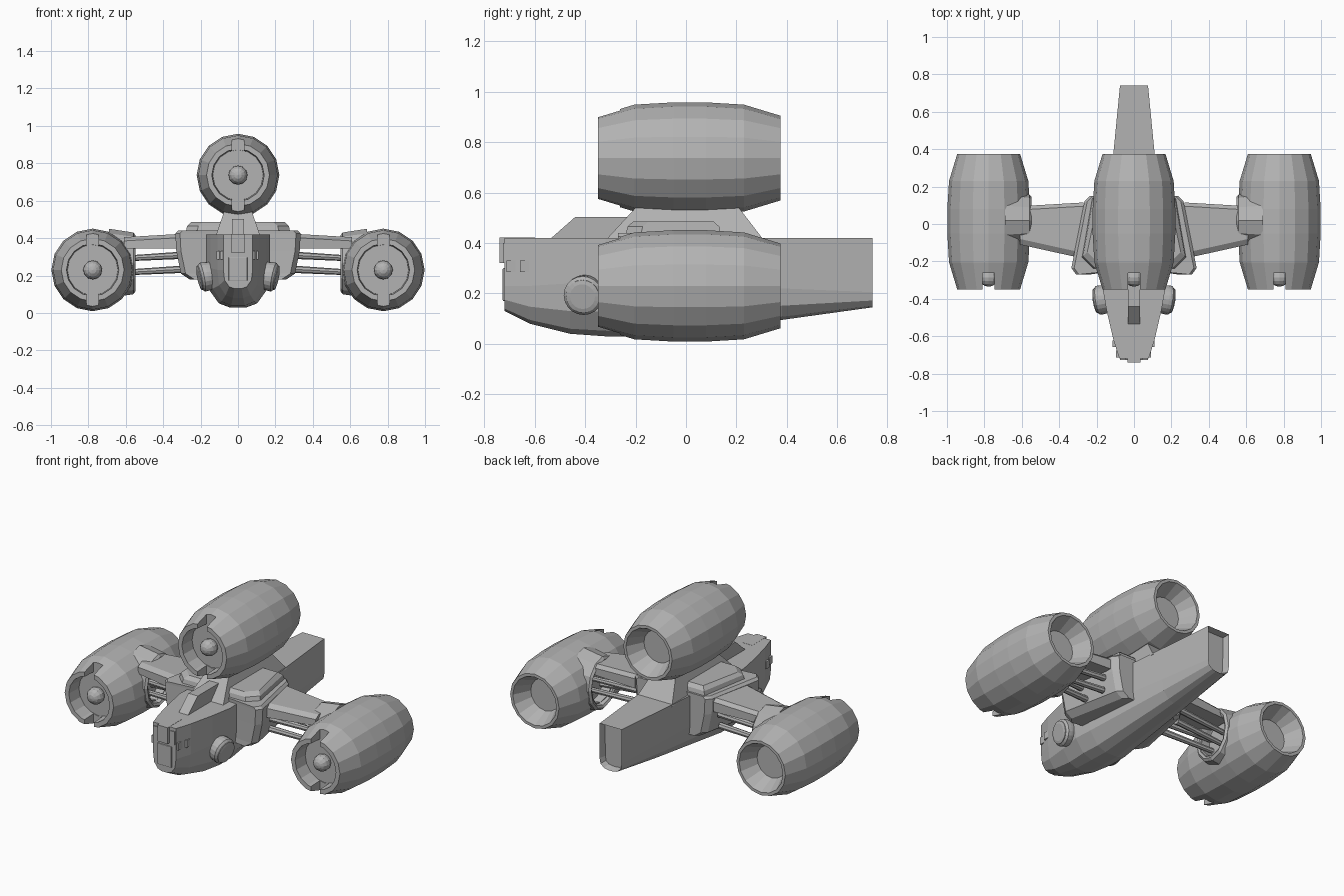
import bpy, bmesh, math
from mathutils import Vector, Matrix

if "Cube" in bpy.data.objects:
    bpy.data.objects.remove(bpy.data.objects["Cube"])

grey = bpy.data.materials.new("plain grey")
grey.use_nodes = True
grey.diffuse_color = (0.45, 0.45, 0.45, 1)
grey.node_tree.nodes["Principled BSDF"].inputs["Base Color"].default_value = grey.diffuse_color


def finish(name, bm, bevel=0):
    bmesh.ops.recalc_face_normals(bm, faces=bm.faces)
    if bevel:
        sharp = [e for e in bm.edges if e.calc_face_angle(0) > 0.4]
        bmesh.ops.bevel(bm, geom=sharp, offset=bevel, segments=2, profile=0.5, affect='EDGES')
    me = bpy.data.meshes.new(name)
    bm.to_mesh(me)
    bm.free()
    me.materials.append(grey)
    ob = bpy.data.objects.new(name, me)
    bpy.context.collection.objects.link(ob)
    return ob


def loft(name, rings, bevel=0, inset=None):
    """Skin closed rings of points and cap both ends."""
    bm = bmesh.new()
    rows = [[bm.verts.new(p) for p in ring] for ring in rings]
    n = len(rows[0])
    for a, b in zip(rows, rows[1:]):
        for i in range(n):
            bm.faces.new((a[i], a[(i + 1) % n], b[(i + 1) % n], b[i]))
    bm.faces.new(rows[0])
    end = bm.faces.new(rows[-1])
    if inset:
        bmesh.ops.recalc_face_normals(bm, faces=bm.faces)
        bmesh.ops.inset_region(bm, faces=[end], thickness=inset, depth=0)
        for v in end.verts:
            v.co.y -= 0.04
    return finish(name, bm, bevel)


def lathe(name, profile, centre, axis, sides=16, squash=1.0):
    """Turn (distance, radius) points round an axis through centre."""
    w = Vector(axis).normalized()
    v = (Vector((0, 0, 1)) - w * w.z).normalized()
    u = v.cross(w)
    steps = [2 * math.pi * i / sides for i in range(sides)]
    return loft(name, [[Vector(centre) + w * d + r * (u * math.cos(a) * squash + v * math.sin(a))
                        for a in steps] for d, r in profile])


def box(name, lo, hi, bevel=0):
    return loft(name, [[(x, y, z) for x, y in ((lo[0], lo[1]), (hi[0], lo[1]), (hi[0], hi[1]), (lo[0], hi[1]))]
                       for z in (lo[2], hi[2])], bevel)


def cut(ob, cutter):
    mod = ob.modifiers.new("cut", 'BOOLEAN')
    mod.operation, mod.solver, mod.object = 'DIFFERENCE', 'EXACT', cutter
    bpy.context.view_layer.objects.active = ob
    bpy.ops.object.modifier_apply(modifier=mod.name)
    bpy.data.objects.remove(cutter)


# Barrel engines: recessed front with slotted rim and hub, conical exhaust
BARREL = [(-0.258, 0.001), (-0.258, 0.135), (-0.35, 0.14), (-0.35, 0.168), (-0.205, 0.212), (-0.05, 0.221),
          (0.08, 0.221), (0.23, 0.212), (0.375, 0.168), (0.375, 0.15), (0.27, 0.1), (0.27, 0.001)]


def engine(label, x, z):
    body = lathe(label + "_engine", BARREL, (x, 0, z), (0, 1, 0))
    cut(body, box("slot_cutter", (x - 0.032, -0.4, z - 0.3), (x + 0.032, -0.262, z + 0.3)))
    ball = [(-0.05 * math.cos(t * math.pi / 8), 0.001 + 0.05 * math.sin(t * math.pi / 8)) for t in range(9)]
    lathe(label + "_engine_hub", ball, (x, -0.285, z), (0, 1, 0), 12)
    return body


engine("top", 0, 0.737)

# Central hull: flat top, keel rounded below, tapering to nose and tail
SECTIONS = [(-0.72, 0.078, 0.13, 0.23), (-0.62, 0.11, 0.08, 0.23), (-0.46, 0.147, 0.04, 0.24),
            (-0.32, 0.172, 0.03, 0.25), (-0.2, 0.166, 0.028, 0.25), (0.38, 0.11, 0.095, 0.22),
            (0.74, 0.075, 0.145, 0.205)]


def hull_ring(y, w, low, mid):
    h = mid - low
    half = [(w, 0.42), (w, mid), (0.92 * w, low + 0.45 * h), (0.6 * w, low + 0.1 * h), (0.25 * w, low)]
    return [(x, y, z) for x, z in half] + [(-x, y, z) for x, z in reversed(half)]


loft("hull", [hull_ring(*s) for s in SECTIONS], inset=0.012)


# Nose details
box("nose_brow", (-0.035, -0.74, 0.32), (0.035, -0.6, 0.421))
box("chin_plate", (-0.05, -0.727, 0.17), (0.05, -0.71, 0.3), 0.004)


def side_profile(name, points, low_w, high_w):
    """Upright prism drawn in y and z whose width narrows with height."""
    top = max(z for y, z in points)
    low = min(z for y, z in points)
    width = lambda z: low_w + (high_w - low_w) * (z - low) / (top - low)
    return loft(name, [[(s * width(z), y, z) for y, z in points] for s in (-1, 1)])


side_profile("dorsal_fin", [(-0.54, 0.415), (-0.44, 0.503), (-0.2, 0.503), (-0.2, 0.415)], 0.032, 0.032)
side_profile("engine_pylon", [(-0.32, 0.41), (-0.2, 0.54), (0.21, 0.54), (0.31, 0.41)], 0.12, 0.075)

# Parts that repeat on both sides
for side, s in (("left", 1), ("right", -1)):
    x, z = s * 0.777, 0.23
    body = engine(side, x, z)

    # Socket on the inner wall of the engine
    socket = (s * 0.56, 0.02, 0.265)
    cut(body, lathe("socket_cutter", [(-0.06, 0.125), (0.06, 0.125)], socket, (s, 0, 0), 12, 0.8))
    lathe(side + "_socket", [(0.06, 0.001), (0.06, 0.12), (-0.005, 0.135), (-0.012, 0.15), (0.0, 0.165),
                             (0.13, 0.185), (0.13, 0.001)], socket, (s, 0, 0), 12, 0.84)

    # Wing panel with a raised top
    def wing_ring(px, y0, y1, z0, z1):
        return [(s * px, y, h) for y, h in ((y0, z0), (y1, z0), (y1, z1 - 0.02), (y1 - 0.02, z1),
                                            (y0 + 0.03, z1), (y0, z1 - 0.02))]
    loft(side + "_wing", [wing_ring(0.27, -0.185, 0.115, 0.345, 0.425),
                          wing_ring(0.61, -0.11, 0.095, 0.345, 0.405)])

    # Struts below the wing
    for i, (y, h) in enumerate(((-0.11, 0.31), (-0.09, 0.235), (0.06, 0.31), (0.05, 0.235))):
        a, b = Vector((s * 0.27, y, h)), Vector((s * 0.625, 0.02 + (y - 0.02) * 0.65, h - 0.02))
        lathe(f"{side}_strut_{i + 1}", [(0, 0.02), ((b - a).length, 0.015)], a, b - a, 8)

    # Shoulder pod beside the hull
    def pod_ring(h, out):
        foot = [(0.1, -0.25), (0.31 - out, -0.27), (0.335 - out, -0.235), (0.265 - out, 0.12),
                (0.235 - out, 0.15), (0.1, 0.15)]
        return [(s * px, py, h) for px, py in foot]
    loft(side + "_shoulder", [pod_ring(0.18, 0.075), pod_ring(0.21, 0.03), pod_ring(0.33, 0.005),
                              pod_ring(0.425, 0), pod_ring(0.44, 0.015)])

    # Raised plate on the shoulder
    def plate_ring(h, d):
        foot = [(0.04, -0.24 + d), (0.22 - d, -0.24 + d), (0.28 - d, -0.18 + d), (0.225 - d, 0.14 - d),
                (0.04, 0.14 - d)]
        return [(s * px, py, h) for px, py in foot]
    loft(side + "_shoulder_plate", [plate_ring(0.43, 0), plate_ring(0.465, 0.008), plate_ring(0.485, 0.03)])

    # Round cheek pods and window frames on the nose
    lathe(side + "_cheek_disc", [(-0.06, 0.07), (0.0, 0.078), (0.02, 0.078), (0.032, 0.066),
                                 (0.036, 0.066), (0.04, 0.05)],
          (s * 0.172, -0.405, 0.195), (s, -0.15, -0.2), 20)
    for i, (y, w) in enumerate(((-0.695, 0.086), (-0.64, 0.104))):
        box(f"{side}_window_{i + 1}", (s * w - 0.01, y - 0.018, 0.285), (s * w + 0.006, y + 0.018, 0.33))
    box(side + "_nose_panel", (s * 0.058 - 0.016, -0.726, 0.32), (s * 0.058 + 0.016, -0.71, 0.4))
